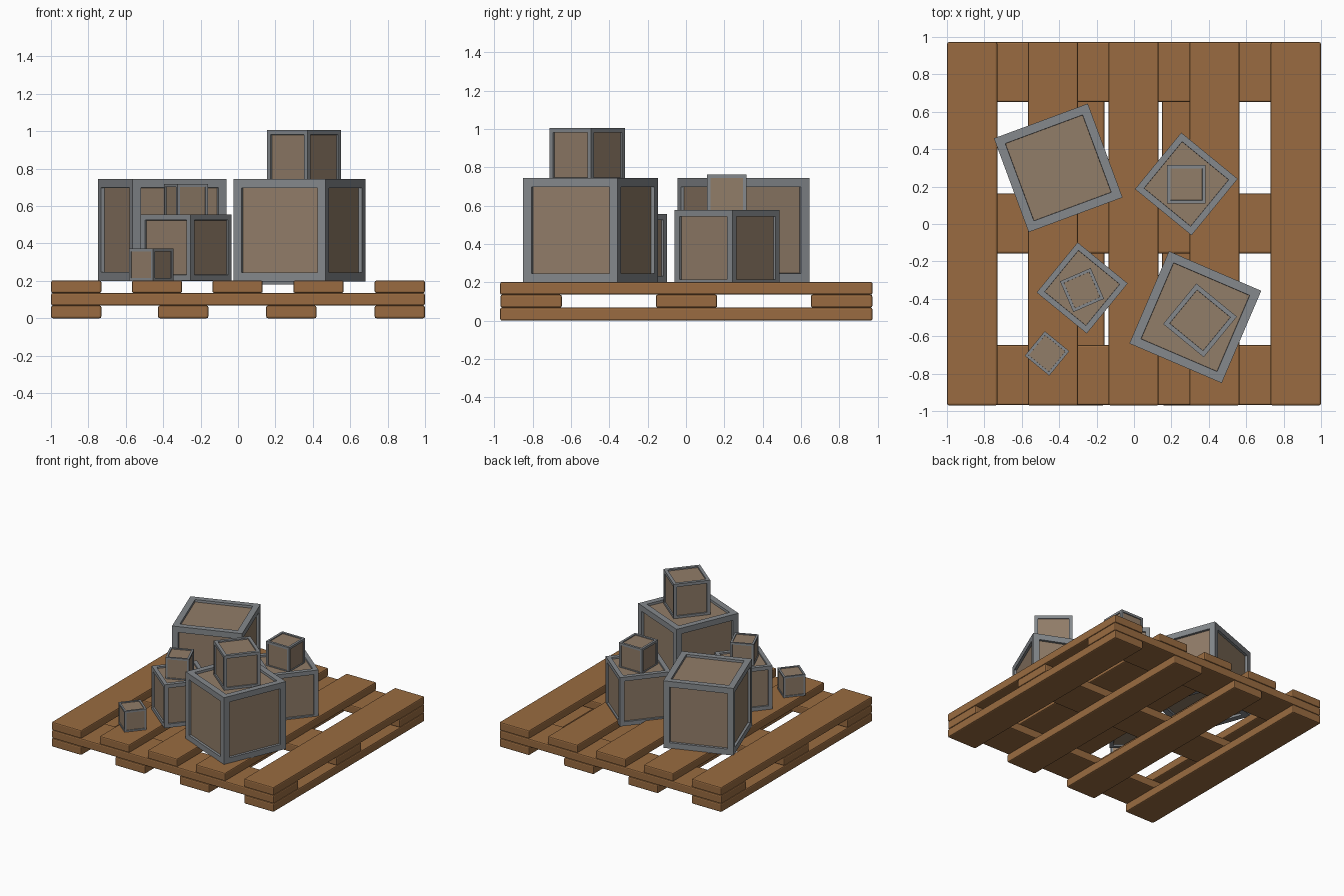
import bpy, bmesh, math
from mathutils import Matrix

if "Cube" in bpy.data.objects:
    bpy.data.objects.remove(bpy.data.objects["Cube"])


def material(name, rgb):
    m = bpy.data.materials.new(name)
    m.diffuse_color = (*rgb, 1)
    m.use_nodes = True
    m.node_tree.nodes["Principled BSDF"].inputs["Base Color"].default_value = m.diffuse_color
    return m


wood = material("pallet wood", (0.32, 0.148, 0.052))
metal = material("grey frame", (0.235, 0.25, 0.265))
panel = material("crate panel", (0.285, 0.205, 0.14))


def finish(name, bm, mats, loc, angle=0):
    me = bpy.data.meshes.new(name)
    bm.to_mesh(me)
    bm.free()
    for m in mats:
        me.materials.append(m)
    ob = bpy.data.objects.new(name, me)
    ob.location = loc
    ob.rotation_euler.z = math.radians(angle)
    bpy.context.collection.objects.link(ob)
    return ob


def board(name, x0, x1, y0, y1, z0, z1):
    bm = bmesh.new()
    bmesh.ops.create_cube(bm, size=1, matrix=Matrix.Diagonal((x1 - x0, y1 - y0, z1 - z0, 1)))
    bmesh.ops.bevel(bm, geom=bm.edges[:], offset=0.009, segments=2, profile=0.5, affect='EDGES')
    finish(name, bm, [wood], ((x0 + x1) / 2, (y0 + y1) / 2, (z0 + z1) / 2))


def crate(name, x, y, top, side, angle):
    """Grey framed box with a recessed panel on every face."""
    h = side * 1.02
    bm = bmesh.new()
    bmesh.ops.create_cube(bm, size=1, matrix=Matrix.Diagonal((side, side, h, 1)))
    faces = bm.faces[:]
    # frame width
    bmesh.ops.inset_individual(bm, faces=faces, thickness=side * 0.088, use_even_offset=True)
    # straight recess, then the panel itself
    bmesh.ops.inset_individual(bm, faces=faces, thickness=side * 0.002, depth=-side * 0.035,
                               use_even_offset=True)
    for f in faces:
        f.material_index = 1
    finish(name, bm, [metal, panel], (x, y, top - h / 2), angle)


# Pallet: top slats, cross boards, bottom runners
for i, cx in enumerate((-0.865, -0.433, -0.002, 0.43, 0.865)):
    board(f"top_slat_{i + 1}", cx - 0.134, cx + 0.134, -0.97, 0.973, 0.135, 0.202)
for i, cy in enumerate((-0.808, 0.003, 0.812)):
    board(f"cross_board_{i + 1}", -0.999, 0.999, cy - 0.16, cy + 0.16, 0.068, 0.135)
for i, cx in enumerate((-0.865, -0.293, 0.285, 0.865)):
    board(f"bottom_runner_{i + 1}", cx - 0.134, cx + 0.134, -0.97, 0.973, 0.0, 0.068)

# Crates: name, centre x, centre y, top height, side, turn in degrees
for args in (
    ("large_crate_back", -0.405, 0.300, 0.745, 0.535, 20.3),
    ("large_crate_front", 0.328, -0.498, 0.745, 0.537, -23.2),
    ("medium_crate_back", 0.280, 0.214, 0.577, 0.390, -39.3),
    ("medium_crate_front", -0.277, -0.342, 0.555, 0.346, -39.3),
    ("stacked_crate_large", 0.353, -0.515, 1.006, 0.280, -39.3),
    ("stacked_crate_back", 0.280, 0.212, 0.762, 0.207, 0),
    ("stacked_crate_front", -0.278, -0.353, 0.717, 0.179, 23.5),
    ("small_crate", -0.465, -0.692, 0.372, 0.169, -39.3),
):
    crate(*args)
